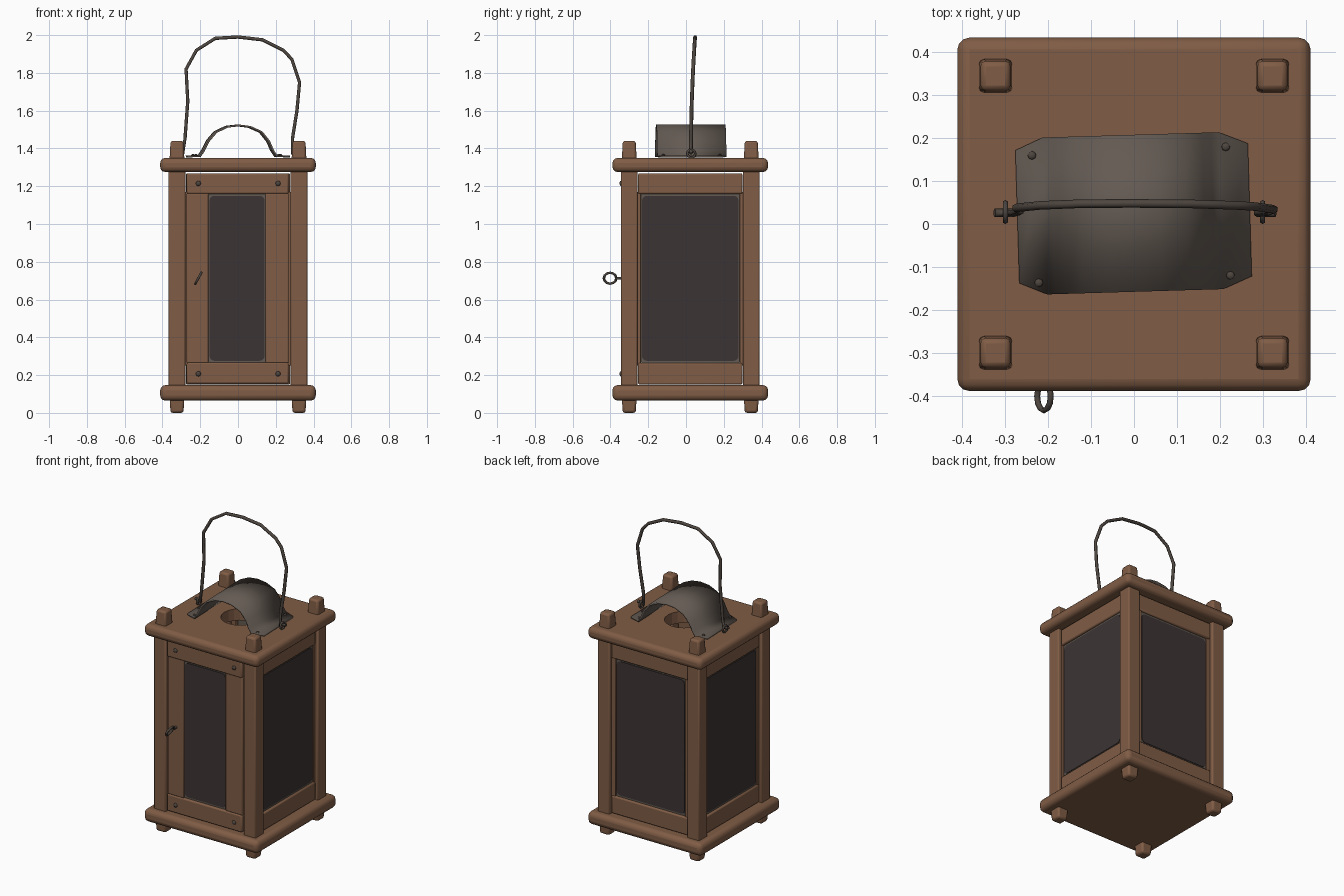
import bpy, bmesh, math
from mathutils import Matrix, Vector

if "Cube" in bpy.data.objects:
    bpy.data.objects.remove(bpy.data.objects["Cube"])

CY = 0.0225          # middle of the wooden body in y
PI = math.pi


def material(name, rgb):
    m = bpy.data.materials.new(name)
    m.use_nodes = True
    m.diffuse_color = (*rgb, 1)
    m.node_tree.nodes["Principled BSDF"].inputs["Base Color"].default_value = (*rgb, 1)
    return m


WOOD = material("brown wood", (0.215, 0.108, 0.06))
SHEET = material("grey sheet metal", (0.125, 0.102, 0.085))
IRON = material("dark iron", (0.075, 0.06, 0.05))
GLASS = material("sooty glass", (0.046, 0.034, 0.034))


def smooth(ob, angle=40):
    bpy.ops.object.select_all(action="DESELECT")
    ob.select_set(True)
    bpy.context.view_layer.objects.active = ob
    bpy.ops.object.shade_smooth_by_angle(angle=math.radians(angle))


def from_bmesh(name, bm, mat, matrix=Matrix()):
    me = bpy.data.meshes.new(name)
    bmesh.ops.recalc_face_normals(bm, faces=bm.faces)
    bm.to_mesh(me)
    bm.free()
    me.materials.append(mat)
    ob = bpy.data.objects.new(name, me)
    ob.matrix_world = matrix
    bpy.context.collection.objects.link(ob)
    smooth(ob)
    return ob


def box(name, lo, hi, mat=WOOD, bevel=0.008, matrix=Matrix(), taper=1.0, segments=2):
    """Bevelled box between two corners; taper narrows its top."""
    bm = bmesh.new()
    bmesh.ops.create_cube(bm, size=1)
    lo, hi = Vector(lo), Vector(hi)
    mid, size = (lo + hi) / 2, hi - lo
    for v in bm.verts:
        t = taper if v.co.z > 0 else 1
        v.co = Vector((v.co.x * size.x * t, v.co.y * size.y * t, v.co.z * size.z)) + mid
    ob = from_bmesh(name, bm, mat, matrix)
    if bevel:
        mod = ob.modifiers.new("rounded edges", "BEVEL")
        mod.width, mod.segments = bevel, segments
    return ob


def pane(name, half, z0, z1, y, mat, matrix, x=0.0, corner=0.025, thick=0.006):
    """Thin upright plate with rounded corners, facing -y."""
    bm = bmesh.new()
    verts = []
    corners = [(1, z1, 0), (-1, z1, 1), (-1, z0, 2), (1, z0, 3)]
    for sx, z, quarter in corners:
        cz = z - corner if z == z1 else z + corner
        for i in range(4):
            a = (quarter + i / 3) * PI / 2
            verts.append(bm.verts.new((x + sx * (half - corner) + corner * math.cos(a), y,
                                       cz + corner * math.sin(a))))
    face = bm.faces.new(verts)
    ext = bmesh.ops.extrude_face_region(bm, geom=[face])
    moved = [g for g in ext["geom"] if isinstance(g, bmesh.types.BMVert)]
    bmesh.ops.translate(bm, verts=moved, vec=(0, thick, 0))
    return from_bmesh(name, bm, mat, matrix)


def wire(name, points, radius, mat=IRON):
    cu = bpy.data.curves.new(name, "CURVE")
    cu.dimensions = "3D"
    cu.bevel_depth, cu.bevel_resolution, cu.use_fill_caps = radius, 1, True
    sp = cu.splines.new("POLY")
    sp.points.add(len(points) - 1)
    for p, co in zip(sp.points, points):
        p.co = (*co, 1)
    cu.materials.append(mat)
    ob = bpy.data.objects.new(name, cu)
    bpy.context.collection.objects.link(ob)
    return ob


def ring(name, loc, rot, major, minor):
    bpy.ops.mesh.primitive_torus_add(location=loc, rotation=rot, major_radius=major,
                                     minor_radius=minor, major_segments=12, minor_segments=6)
    ob = bpy.context.object
    ob.name = name
    ob.data.materials.append(IRON)
    smooth(ob, 70)


def nail(name, loc, rot=(0, 0, 0), r=0.014):
    bpy.ops.mesh.primitive_uv_sphere_add(segments=8, ring_count=6, radius=r,
                                         location=loc, rotation=rot)
    ob = bpy.context.object
    ob.name = name
    ob.scale.z = 0.6
    ob.data.materials.append(IRON)
    smooth(ob, 70)


# Base and roof boards
R = 0.412
box("base_board", (-R, CY - R, 0.065), (R, CY + R, 0.147), bevel=0.028, segments=3)
roof = box("roof_board", (-R, CY - R, 1.275), (R, CY + R, 1.35), bevel=0.028, segments=3)

# Smoke hole through the roof
bpy.ops.mesh.primitive_cylinder_add(vertices=20, radius=0.115, depth=0.4, location=(0, CY, 1.31))
cutter = bpy.context.object
cutter.name = "smoke_hole_cutter"
cutter.hide_render = True
cutter.display_type = "WIRE"
cut = roof.modifiers.new("smoke hole", "BOOLEAN")
cut.object, cut.operation, cut.solver = cutter, "DIFFERENCE", "EXACT"
bpy.context.view_layer.update()
baked = bpy.data.meshes.new_from_object(roof.evaluated_get(bpy.context.evaluated_depsgraph_get()))
roof.modifiers.clear()
roof.data = baked
bpy.data.objects.remove(cutter)

# Corner posts with the pegs that pass through both boards
for sx, side in ((-1, "right"), (1, "left")):
    for sy, end in ((-1, "front"), (1, "back")):
        at = Matrix.Translation((sx * 0.323, CY + sy * 0.323, 0))
        tag = f"{end}_{side}"
        box(f"post_{tag}", (-0.044, -0.044, 0.13), (0.044, 0.044, 1.29), matrix=at)
        box(f"top_peg_{tag}", (-0.04, -0.04, 1.33), (0.04, 0.04, 1.44), matrix=at,
            taper=0.85, bevel=0.012)
        foot = at @ Matrix.Translation((0, 0, 0.09)) @ Matrix.Rotation(PI, 4, "X")
        box(f"foot_peg_{tag}", (-0.04, -0.04, 0), (0.04, 0.04, 0.09), matrix=foot,
            taper=0.85, bevel=0.012)

# Glazed walls: left, back and right share one layout
for name, turn, half in (("left", 1, 0.262), ("back", 2, 0.25), ("right", 3, 0.262)):
    m = Matrix.Translation((0, CY, 0)) @ Matrix.Rotation(turn * PI / 2, 4, "Z")
    box(f"{name}_top_rail", (-0.276, -0.352, 1.16), (0.276, -0.31, 1.268), matrix=m)
    box(f"{name}_bottom_rail", (-0.276, -0.352, 0.15), (0.276, -0.31, 0.265), matrix=m)
    for s in (-1, 1):
        x0, x1 = sorted((s * half, s * 0.285))
        box(f"{name}_stile_{s}", (x0, -0.345, 0.25), (x1, -0.31, 1.17), bevel=0.003, matrix=m)
    pane(f"{name}_glass_rim", half + 0.008, 0.262, 1.163, -0.338, SHEET, m)
    pane(f"{name}_glass", half - 0.006, 0.276, 1.149, -0.342, GLASS, m)

# Front door
m = Matrix.Translation((0, CY, 0))
box("door_top_rail", (-0.272, -0.366, 1.16), (0.268, -0.325, 1.268), matrix=m)
box("door_bottom_rail", (-0.272, -0.366, 0.155), (0.268, -0.325, 0.266), matrix=m)
box("door_right_stile", (-0.272, -0.36, 0.264), (-0.155, -0.325, 1.162), matrix=m, bevel=0.005)
box("door_left_stile", (0.145, -0.36, 0.264), (0.268, -0.325, 1.162), matrix=m, bevel=0.005)
pane("door_glass_rim", 0.16, 0.262, 1.163, -0.35, SHEET, m, x=-0.005)
pane("door_glass", 0.146, 0.276, 1.149, -0.354, GLASS, m, x=-0.005)
for x in (-0.21, 0.212):
    for z in (0.207, 1.215):
        nail("door_nail", (x, CY - 0.366, z), (PI / 2, 0, 0))

# Door pull ring on a short stem
ring("door_ring", (-0.21, -0.402, 0.713), (0, PI / 2 + 0.5, 0), 0.033, 0.007)
wire("door_ring_stem", [(-0.21, -0.375, 0.713), (-0.21, -0.33, 0.713)], 0.008)

# Bent sheet-metal hood with clipped flange corners
profile = [(-0.272, 1.357), (-0.205, 1.36), (-0.185, 1.39), (-0.16, 1.44), (-0.12, 1.487),
           (-0.06, 1.515), (0, 1.522), (0.06, 1.514), (0.12, 1.487), (0.16, 1.437),
           (0.18, 1.39), (0.2, 1.36), (0.27, 1.357)]
bm = bmesh.new()
rows = []
for i, (x, z) in enumerate(profile):
    depth = 0.155 if i in (0, len(profile) - 1) else 0.183
    rows.append([bm.verts.new((x, s * depth, z)) for s in (-1, 1)])
for a, b in zip(rows, rows[1:]):
    bm.faces.new((a[0], b[0], b[1], a[1]))
hood = from_bmesh("smoke_hood", bm, SHEET,
                  Matrix.Translation((0, 0.025, 0)) @ Matrix.Rotation(0.03, 4, "Z"))
solid = hood.modifiers.new("sheet thickness", "SOLIDIFY")
solid.thickness, solid.offset = 0.01, 0
for x, y in ((-0.238, 0.16), (0.214, 0.18), (-0.222, -0.137), (0.225, -0.12)):
    nail("hood_nail", (x, y, 1.364), r=0.01)

# Eyelets and wire carrying handle
for s in (-1, 1):
    ring("handle_eyelet", (s * 0.3, 0.028, 1.373), (0, PI / 2, 0), 0.021, 0.007)
path = [(-0.325, 1.385), (-0.29, 1.375), (-0.28, 1.46), (-0.266, 1.65), (-0.275, 1.82),
        (-0.22, 1.92), (-0.12, 1.983), (0, 1.99), (0.13, 1.975), (0.24, 1.92),
        (0.285, 1.872), (0.326, 1.75), (0.312, 1.6), (0.288, 1.45), (0.287, 1.375),
        (0.33, 1.385)]
wire("carrying_handle",
     [(x, 0.026 + 0.022 * max(0, (z - 1.37) / 0.62) ** 2, z) for x, z in path], 0.01)
